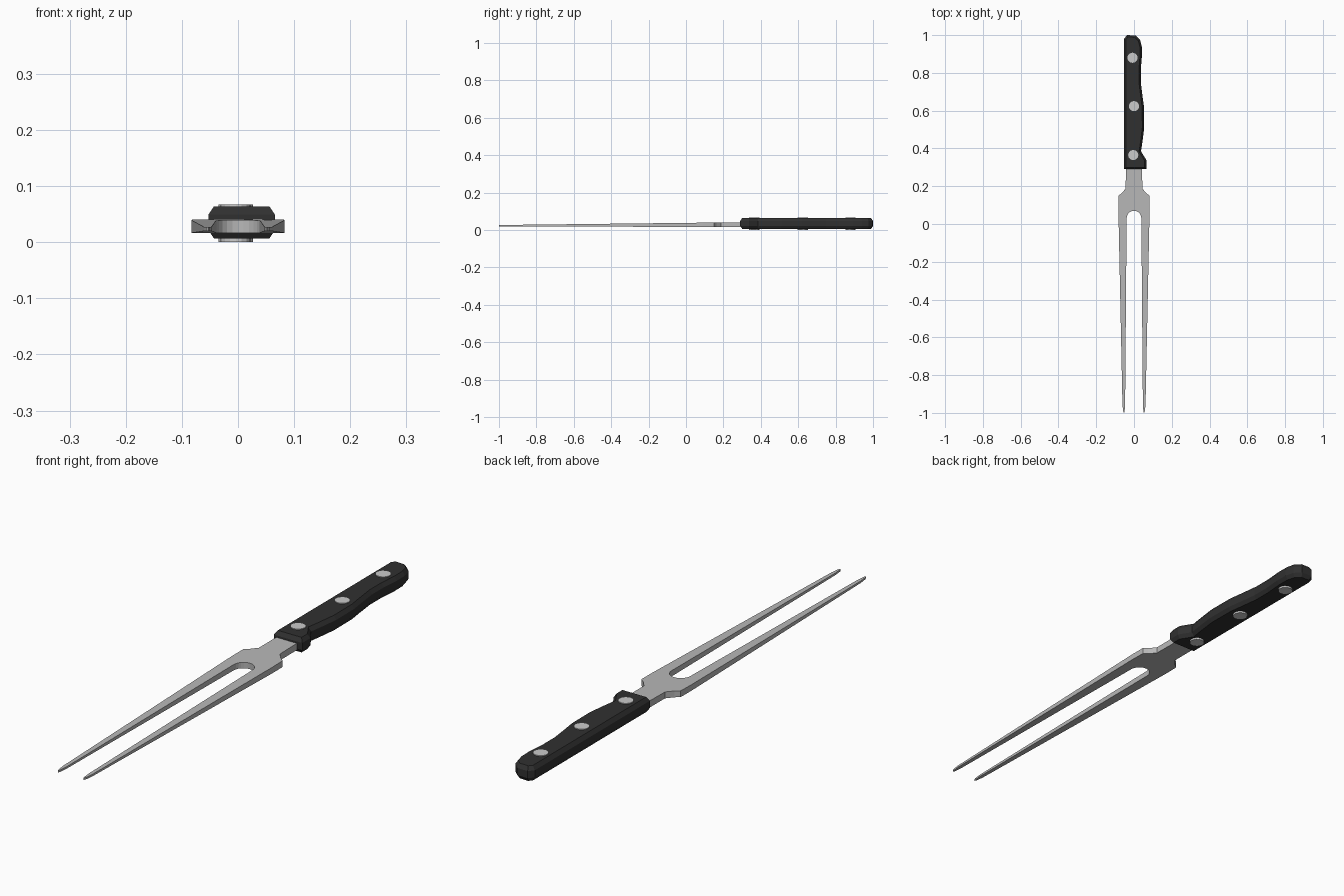
import bpy, bmesh, math

if "Cube" in bpy.data.objects:
    bpy.data.objects.remove(bpy.data.objects["Cube"])


def material(name, c):
    m = bpy.data.materials.new(name)
    m.diffuse_color = (c, c, c, 1)
    m.use_nodes = True
    m.node_tree.nodes["Principled BSDF"].inputs["Base Color"].default_value = m.diffuse_color
    return m


steel = material("brushed steel", 0.48)
rivet_steel = material("rivet steel", 0.60)
black = material("black handle", 0.03)


def slab(name, outline, z0, z1, mat, inset=0.0, rise=0.0):
    """Extrude a counter-clockwise outline, optionally chamfering both faces."""
    bm = bmesh.new()
    low = [bm.verts.new((x, y, z0 + rise)) for x, y in outline]
    high = [bm.verts.new((x, y, z1 - rise)) for x, y in outline]
    n = len(outline)
    caps = [bm.faces.new(low[::-1]), bm.faces.new(high)]
    for i in range(n):
        j = (i + 1) % n
        bm.faces.new((low[i], low[j], high[j], high[i]))
    bm.normal_update()
    if inset:
        for cap in caps:
            bmesh.ops.inset_region(bm, faces=[cap], thickness=inset,
                                   depth=rise, use_even_offset=True)
    bmesh.ops.recalc_face_normals(bm, faces=bm.faces)
    me = bpy.data.meshes.new(name)
    bm.to_mesh(me)
    bm.free()
    me.materials.append(mat)
    ob = bpy.data.objects.new(name, me)
    bpy.context.collection.objects.link(ob)
    return ob


# Fork: right half outline, from slot top round the tine to the tang, then mirrored
arch = [(0.039 * math.sin(a), 0.03 + 0.04 * math.cos(a))
        for a in (math.radians(15 * i) for i in range(1, 7))]
half = arch + [(0.047, -0.96), (0.050, -0.993), (0.053, -1.0), (0.057, -0.993),
               (0.061, -0.96), (0.083, 0.09), (0.082, 0.15), (0.066, 0.162),
               (0.044, 0.188), (0.043, 0.32)]
fork = slab("fork_blade", half + [(-x, y) for x, y in half[::-1]] + [(0, 0.07)],
            0, 1, steel)
# Thin the blade towards the tips
for v in fork.data.vertices:
    t = (min(v.co.y, 0.3) + 1) / 1.3
    v.co.z = (0.027 + 0.015 * t) if v.co.z > 0.5 else (0.020 - 0.004 * t)

# Handle with a straight back and a shaped grip
grip = [(-0.053, 0.29), (0.066, 0.29), (0.066, 0.338), (0.037, 0.385),
        (0.044, 0.43), (0.054, 0.51), (0.053, 0.62), (0.046, 0.67),
        (0.036, 0.75), (0.036, 0.82), (0.042, 0.89), (0.041, 0.94),
        (0.032, 0.975), (0.008, 0.998), (-0.037, 1.0), (-0.053, 0.98)]
slab("handle", grip, 0.007, 0.064, black, inset=0.010, rise=0.015)

# Rivets through the handle
for i, (cx, cy) in enumerate([(-0.004, 0.365), (0.0, 0.624), (-0.008, 0.88)]):
    ring = [(cx + 0.027 * math.cos(k * math.tau / 16),
             cy + 0.027 * math.sin(k * math.tau / 16)) for k in range(16)]
    slab(f"rivet_{i + 1}", ring, 0.0, 0.067, rivet_steel)
